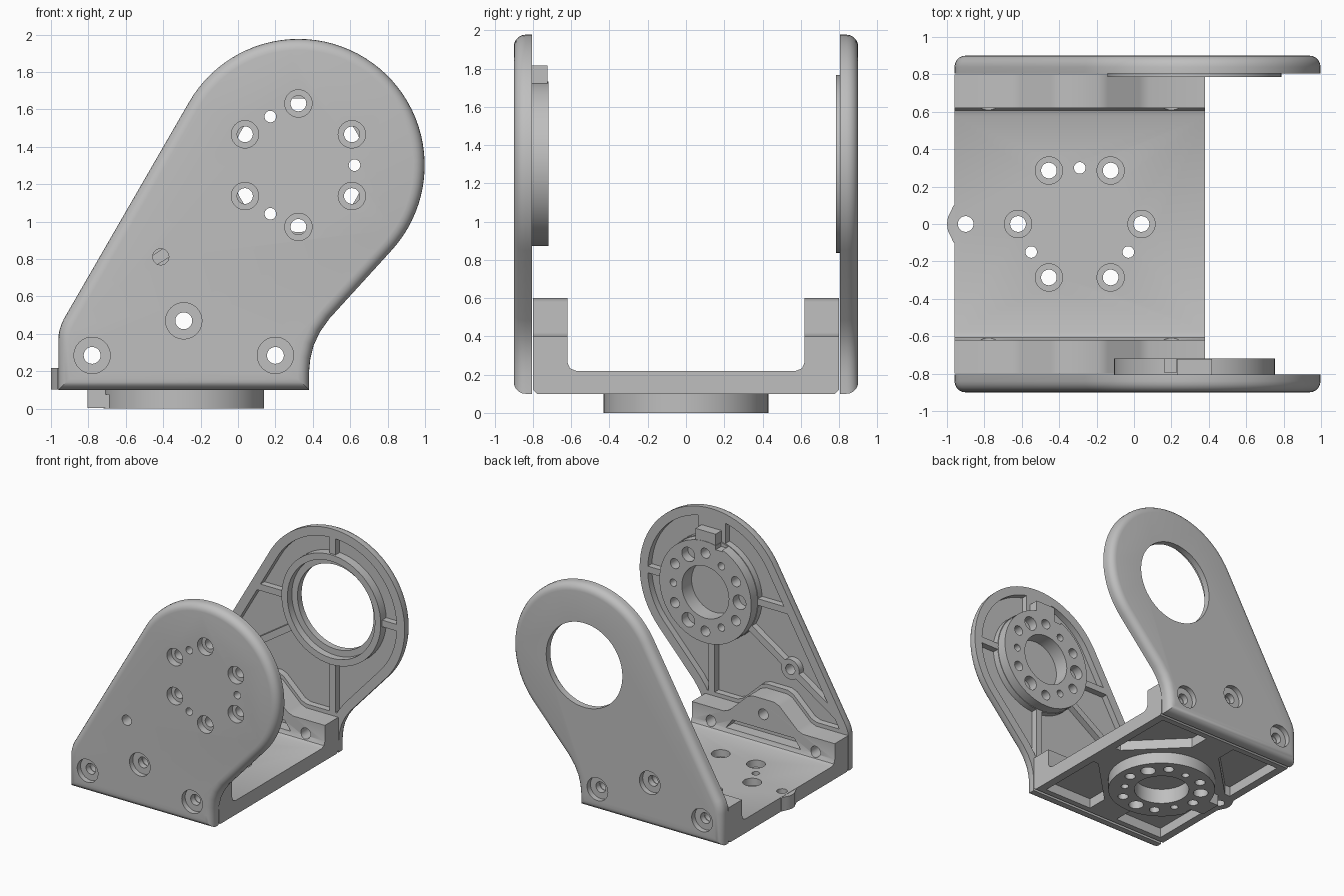
import bpy, bmesh
from math import sin, cos, radians, pi
from mathutils import Vector

cube = bpy.data.objects.get("Cube")
if cube:
    bpy.data.objects.remove(cube, do_unlink=True)

grey = bpy.data.materials.new("satin grey")
grey.use_nodes = True
colour = (0.52, 0.52, 0.52, 1)
grey.diffuse_color = colour
grey.node_tree.nodes["Principled BSDF"].inputs["Base Color"].default_value = colour

# Each plane maps a flat profile point and a depth to a position
PLANES = {
    "XZ": lambda p, d: (p[0], d, p[1]),
    "XY": lambda p, d: (p[0], p[1], d),
    "YZ": lambda p, d: (d, p[0], p[1]),
}


def prism(name, plane, pts, a, b, round_b=0):
    """Extrude a profile from depth a to depth b, optionally rounding the rim at b."""
    bm = bmesh.new()
    place = PLANES[plane]
    low = [bm.verts.new(place(p, a)) for p in pts]
    high = [bm.verts.new(place(p, b)) for p in pts]
    bm.faces.new(low)
    cap = bm.faces.new(high)
    for i in range(len(pts)):
        j = (i + 1) % len(pts)
        bm.faces.new((low[i], low[j], high[j], high[i]))
    bmesh.ops.recalc_face_normals(bm, faces=bm.faces)
    if round_b:
        bmesh.ops.bevel(bm, geom=list(cap.edges), offset=round_b, segments=5,
                        profile=0.5, affect="EDGES", clamp_overlap=False)
    mesh = bpy.data.meshes.new(name)
    bm.to_mesh(mesh)
    bm.free()
    mesh.materials.append(grey)
    ob = bpy.data.objects.new(name, mesh)
    bpy.context.scene.collection.objects.link(ob)
    return ob


def combine(ob, other, operation="DIFFERENCE"):
    mod = ob.modifiers.new("combine", "BOOLEAN")
    mod.operation = operation
    mod.solver = "EXACT"
    mod.object = other
    bpy.context.view_layer.objects.active = ob
    bpy.ops.object.modifier_apply(modifier=mod.name)
    bpy.data.objects.remove(other, do_unlink=True)


def polar(c, r, deg):
    return (c[0] + r * cos(radians(deg)), c[1] + r * sin(radians(deg)))


def circle(c, r, n=40):
    return [polar(c, r, 360 * i / n) for i in range(n)]


def bar(c, deg, start, end, half, shift=0):
    """Rectangle running outwards from c along an angle."""
    d = Vector((cos(radians(deg)), sin(radians(deg))))
    n = Vector((-d.y, d.x))
    corners = ((start, -half), (end, -half), (end, half), (start, half))
    return [Vector(c) + d * u + n * (v + shift) for u, v in corners]


def cut(ob, plane, pts, a, b):
    combine(ob, prism("cutter", plane, pts, a, b))


def add(ob, plane, pts, a, b):
    combine(ob, prism("addition", plane, pts, a, b), "UNION")


def inset(pts, d):
    """Move a counter-clockwise outline inwards by d."""
    out = []
    for i, p in enumerate(pts):
        p, q, r = Vector(p), Vector(pts[i - 1]), Vector(pts[(i + 1) % len(pts)])
        u, v = (p - q).normalized(), (r - p).normalized()
        m, n = Vector((-u.y, u.x)), Vector((-v.y, v.x))
        out.append(tuple(p + (m + n) * d / (1 + m.dot(n))))
    return out


# Shared layout
HUB = (0.323, 1.302)
BASE = (-0.29, 0)
SCREWS = [(-0.78, 0.285), (0.2, 0.285), (-0.29, 0.47)]
PIN = (-0.413, 0.812)

outline = [(-0.96, 0.1), (0.38, 0.1), (0.38, 0.2), (0.387, 0.27), (0.405, 0.34), (0.438, 0.41), (0.49, 0.483)]
outline += [polar(HUB, 0.675, -42 + 4 * i) for i in range(49)]
outline += [(-0.93, 0.482), (-0.945, 0.45), (-0.956, 0.412), (-0.96, 0.372)]

half_hump = [(0.67, 0.4), (0.37, 0.4), (0.32, 0.42), (0.15, 0.58), (0.1, 0.6)]
hump = [(BASE[0] + x, z) for x, z in half_hump]
hump += [(BASE[0] - x, z) for x, z in reversed(half_hump)]


def side_plate(name, s, hub_radius):
    """Rounded plate, hollowed on its inner face between a rim and ribs."""
    plate = prism(name, "XZ", outline, s * 0.805, s * 0.9, 0.06)
    pocket = prism("pocket", "XZ", inset(outline, 0.075), s * 0.7, s * 0.86)
    cut(pocket, "XZ", circle(HUB, hub_radius, 64), s * 0.6, s * 0.95)
    foot = [(-1.1, 0), (0.6, 0), (0.6, 0.43)] + [(x, z + 0.03) for x, z in hump[1:-1]] + [(-1.1, 0.43)]
    cut(pocket, "XZ", foot, s * 0.6, s * 0.95)
    for deg in (0, 90, 180, 213.5, 270):
        half = 0.13 if s < 0 and deg == 90 else 0.028
        cut(pocket, "XZ", bar(HUB, deg, 0.3, 1.6, half), s * 0.6, s * 0.95)
    if s < 0:
        cut(pocket, "XZ", circle(PIN, 0.085), s * 0.6, s * 0.95)
    combine(plate, pocket)
    for c in SCREWS:
        cut(plate, "XZ", circle(c, 0.097), s * 0.855, s)
        cut(plate, "XZ", circle(c, 0.045), s * 0.7, s)
    return plate


def hub_disc(ob, plane, c, phase, face, root, outer):
    """Keyed disc from root to face, drilled with a bore and a ring of holes."""
    sign = 1 if face > root else -1
    add(ob, plane, circle(c, 0.43, 64), root, face)
    add(ob, plane, bar(c, phase + 90, 0.35, 0.515, 0.094), root, face - sign * 0.003)
    beyond, back = face + sign * 0.1, outer - sign * 0.1
    cut(ob, plane, bar(c, phase + 90, 0.385, 0.47, 0.032, 0.128), face - sign * 0.075, beyond)
    cut(ob, plane, circle(c, 0.22, 48), face - sign * 0.13, beyond)
    for k in range(6):
        p = polar(c, 0.33, phase + 30 + 60 * k)
        cut(ob, plane, circle(p, 0.073), back, outer + sign * 0.06)
        cut(ob, plane, circle(p, 0.042), back, beyond)
    for k in range(3):
        cut(ob, plane, circle(polar(c, 0.3, phase + 120 * k), 0.031, 24), back, beyond)
        cut(ob, plane, circle(polar(c, 0.32, phase + 60 + 120 * k), 0.06), face - sign * 0.08, beyond)


# Front plate with its keyed hub disc
front = side_plate("front_plate", -1, 0.435)
hub_disc(front, "XZ", HUB, 0, -0.72, -0.85, -0.9)
cut(front, "XZ", circle(PIN, 0.043), -1, -0.7)

# Back plate with a stepped bearing opening
back = side_plate("back_plate", 1, 0.465)
add(back, "XZ", circle(HUB, 0.465, 64), 0.785, 0.85)
cut(back, "XZ", circle(HUB, 0.41, 64), 0.7, 0.845)
cut(back, "XZ", circle(HUB, 0.357, 64), 0.7, 1)

# Base bracket: channel section trimmed to the humped wall shape
half = [(0.78, 0.1), (0.8, 0.12), (0.8, 0.7), (0.62, 0.7), (0.62, 0.265), (0.607, 0.233), (0.575, 0.22)]
channel = half + [(-y, z) for y, z in reversed(half)]
base = prism("base_bracket", "YZ", channel, -1.2, 0.8)
trim = prism("trim", "XZ", [(-0.96, 0), (0.38, 0)] + hump, -1, 1)
combine(base, trim, "INTERSECT")

# Rounded cable lug on the bracket's edge
lug = [(-0.965, 0.1), (-0.98, 0.065), (-0.995, 0.035), (-1.0, 0)]
add(base, "XY", [(-0.8, -0.1)] + [(x, -y) for x, y in lug] + lug[-2::-1] + [(-0.8, 0.1)], 0.102, 0.218)
cut(base, "XY", circle((-0.9, 0), 0.042), 0, 0.5)

# Wall screw holes and slots
for c in SCREWS:
    cut(base, "XZ", circle(c, 0.045), -1, 1)
for s in (-1, 1):
    slot = [(-0.64, 0.265), (0.06, 0.265), (0.0, 0.345), (-0.58, 0.345)]
    cut(base, "XZ", slot, s * 0.5, s * 0.72)

# Lightening pockets under the four corners of the base
corner = [(0.14, 0.55), (0.55, 0.14), (0.6, 0.14), (0.6, 0.73), (0.14, 0.73)]
for sx in (-1, 1):
    for sy in (-1, 1):
        cut(base, "XY", [(BASE[0] + sx * x, sy * y) for x, y in corner], 0, 0.185)

# Keyed mounting disc under the base
hub_disc(base, "XY", BASE, 90, 0.0, 0.18, 0.22)

# Smooth curved faces, keep machined edges crisp
for ob in (front, back, base):
    bpy.ops.object.select_all(action="DESELECT")
    ob.select_set(True)
    bpy.context.view_layer.objects.active = ob
    bpy.ops.object.shade_smooth_by_angle(angle=pi / 6)
